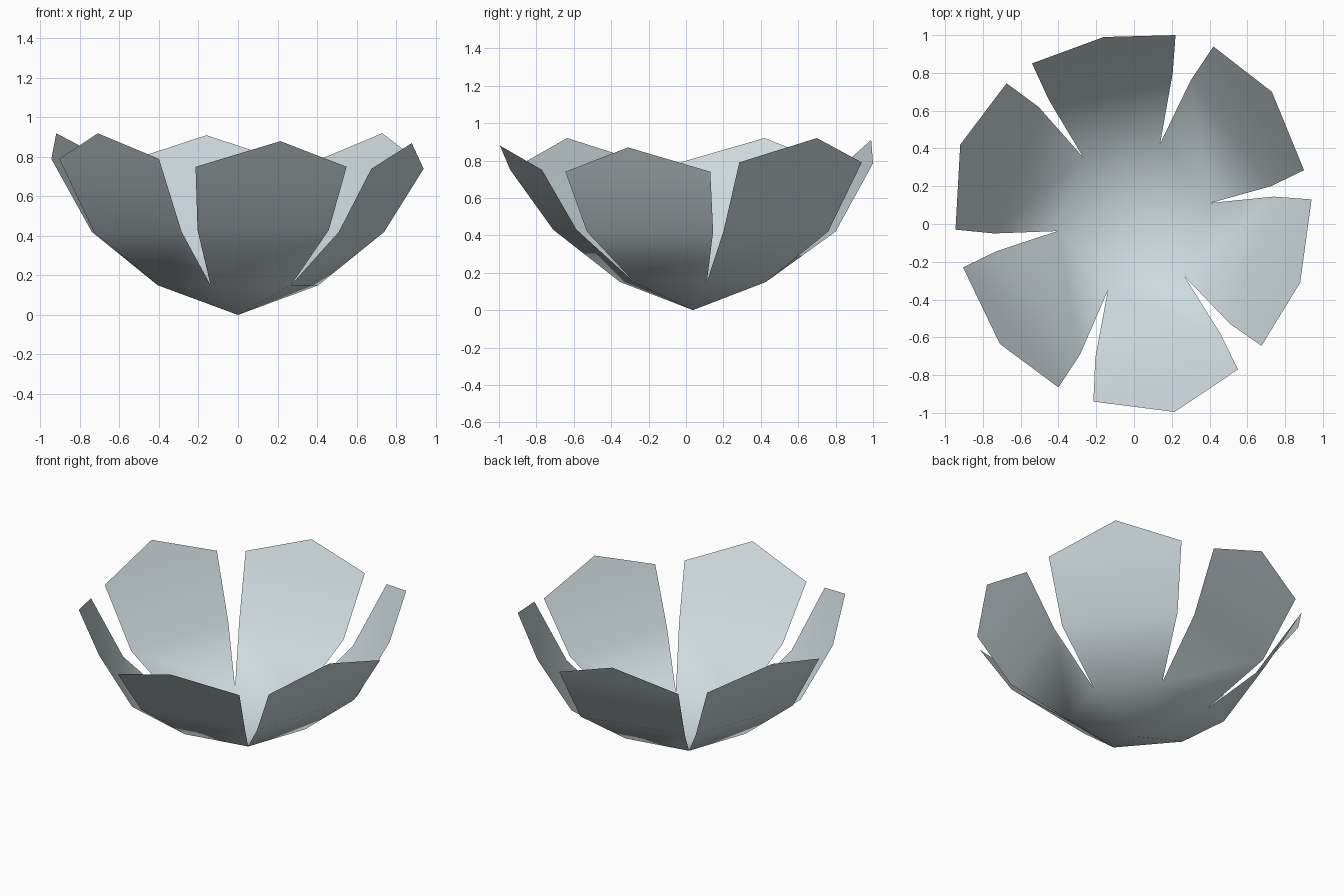
import bpy, bmesh, math
from mathutils import Vector

if "Cube" in bpy.data.objects:
    bpy.data.objects.remove(bpy.data.objects["Cube"])

# One flat colour for the whole bowl
mat = bpy.data.materials.new("pale blue grey")
mat.diffuse_color = (0.62, 0.70, 0.73, 1.0)
mat.use_nodes = True
mat.node_tree.nodes["Principled BSDF"].inputs["Base Color"].default_value = mat.diffuse_color

CENTRE = Vector((0.0, 0.037, 0.0))

# Petals, counter-clockwise from the right-hand one.
# (waist right, rim right, tip, rim left, waist left) in plan, then waist/rim/tip heights
PETALS = [
    ([(0.51, -0.53), (0.675, -0.645), (0.88, -0.31), (0.94, 0.13), (0.74, 0.145)], 0.42, 0.74, 0.87),
    ([(0.725, 0.20), (0.90, 0.285), (0.73, 0.70), (0.42, 0.94), (0.30, 0.76)], 0.42, 0.79, 0.92),
    ([(0.205, 0.80), (0.22, 1.00), (-0.16, 0.99), (-0.54, 0.85), (-0.45, 0.655)], 0.42, 0.785, 0.91),
    ([(-0.505, 0.62), (-0.675, 0.745), (-0.92, 0.42), (-0.945, -0.03), (-0.74, -0.05)], 0.42, 0.79, 0.92),
    ([(-0.73, -0.145), (-0.905, -0.23), (-0.71, -0.635), (-0.40, -0.865), (-0.285, -0.69)], 0.42, 0.79, 0.92),
    ([(-0.205, -0.71), (-0.215, -0.94), (0.215, -0.995), (0.55, -0.77), (0.46, -0.585)], 0.43, 0.75, 0.88),
]

bm = bmesh.new()

# Shallow six-sided base; its corners are the notches between petals
bottom = bm.verts.new(CENTRE)
notches = []
for i in range(6):
    a = math.radians(-49.6 + 60 * i)
    notches.append(bm.verts.new(CENTRE + Vector((0.413 * math.cos(a), 0.413 * math.sin(a), 0.15))))

# Petals rising from each base edge: a flaring band, then a pointed five-sided top
for i, (plan, waist, rim, tip) in enumerate(PETALS):
    n0, n1 = notches[i], notches[(i + 1) % 6]
    heights = (waist, rim, tip, rim, waist)
    v = [bm.verts.new((x, y, z)) for (x, y), z in zip(plan, heights)]
    bm.faces.new((bottom, n0, n1))
    bm.faces.new((n0, v[0], v[4], n1))
    bm.faces.new(v)

for f in bm.faces:
    f.smooth = True

mesh = bpy.data.meshes.new("petal_bowl")
bm.to_mesh(mesh)
bm.free()
mesh.materials.append(mat)
bowl = bpy.data.objects.new("petal_bowl", mesh)
bpy.context.collection.objects.link(bowl)
